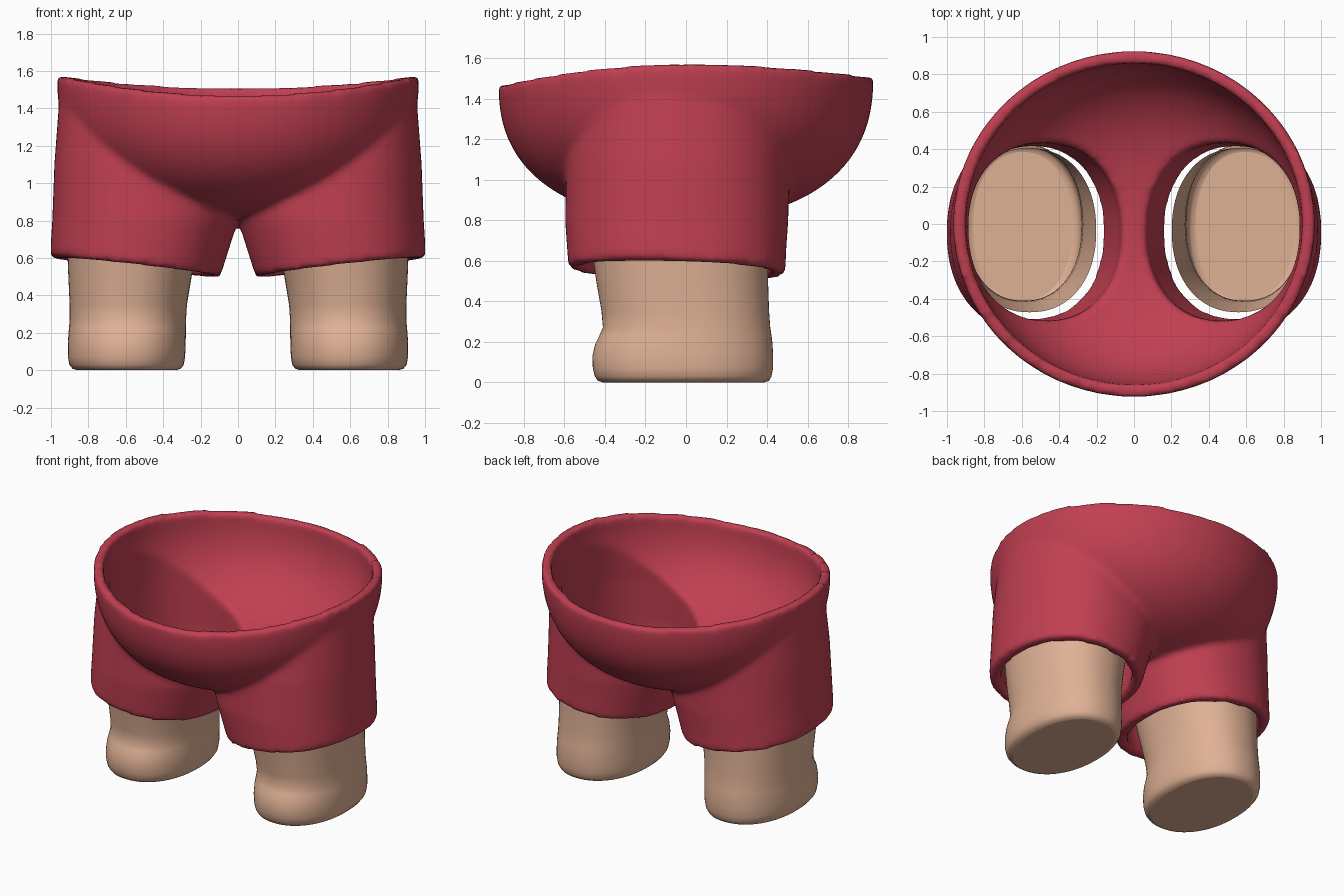
import bpy, bmesh, math

if "Cube" in bpy.data.objects:
    bpy.data.objects.remove(bpy.data.objects["Cube"])

SEG = 72


def material(name, rgb):
    m = bpy.data.materials.new(name)
    m.diffuse_color = (*rgb, 1)
    m.use_nodes = True
    m.node_tree.nodes["Principled BSDF"].inputs["Base Color"].default_value = m.diffuse_color
    return m


RED = material("red cloth", (0.53, 0.05, 0.083))
SKIN = material("tan skin", (0.74, 0.44, 0.30))


def spow(v, p):
    return math.copysign(abs(v) ** p, v)


def loft(name, rings, mat, cap_top=True):
    """Skin a list of point rings, closing the bottom and optionally the top."""
    bm = bmesh.new()
    rows = [[bm.verts.new(p) for p in ring] for ring in rings]
    for a, b in zip(rows, rows[1:]):
        for i in range(SEG):
            j = (i + 1) % SEG
            bm.faces.new((a[i], a[j], b[j], b[i]))
    bm.faces.new(rows[0][::-1])
    if cap_top:
        top = rows[-1]
        mid = bm.verts.new(sum((v.co for v in top), top[0].co * 0) / SEG)
        for i in range(SEG):
            bm.faces.new((top[i], top[(i + 1) % SEG], mid))
    bmesh.ops.recalc_face_normals(bm, faces=bm.faces)
    me = bpy.data.meshes.new(name)
    bm.to_mesh(me)
    bm.free()
    me.materials.append(mat)
    ob = bpy.data.objects.new(name, me)
    bpy.context.collection.objects.link(ob)
    return ob


def tube_ring(side, z, x_in, x_out, y_front, y_back, hem=0.0, n=2.2):
    """Rounded oval ring; hem blends in the tilt of the trouser opening."""
    pts = []
    for i in range(SEG):
        t = 2 * math.pi * i / SEG
        x = (x_in + x_out) / 2 + (x_out - x_in) / 2 * spow(math.cos(t), 2 / n)
        y = (y_front + y_back) / 2 + (y_back - y_front) / 2 * spow(math.sin(t), 2 / n)
        tilt = 0.10 * (x - 0.55) / 0.88 - 0.03 * y
        pts.append((side * x, y, z + hem * tilt))
    return pts


def rim_z(y):
    return 1.572 - (0.105 if y < 0 else 0.065) * (y / 0.92) ** 2


def bowl(name, rx, ry, bottom, raise_top=0.0):
    """Rounded seat with a saddle-shaped rim."""
    rings = []
    for k in range(1, 25):
        a = math.pi / 2 * k / 24
        r, h = math.sin(a) ** (2 / 2.35), 1 - math.cos(a) ** (2 / 2.35)
        ring = []
        for i in range(SEG):
            t = 2 * math.pi * i / SEG
            x, y = rx * math.cos(t), ry * math.sin(t)
            ring.append((r * x, r * y, bottom + (rim_z(y) - bottom) * h))
        rings.append(ring)
    if raise_top:
        rings.append([(x, y, z + raise_top) for x, y, z in rings[-1]])
    return loft(name, rings, RED)


# Trouser leg rows: z, inner x, outer x, front y, back y, hem tilt
TROUSER = [(0.55, 0.095, 1.003, -0.58, 0.49, 1), (0.67, 0.05, 1.0, -0.588, 0.495, 0.5),
           (0.80, 0.0, 0.993, -0.597, 0.505, 0), (1.10, -0.04, 0.982, -0.59, 0.51, 0),
           (1.42, 0.0, 0.958, -0.55, 0.50, 0)]


def trouser(name, side, inset=0.0):
    rows = [(z, a + inset, b - inset, f + inset, k - inset, h) for z, a, b, f, k, h in TROUSER]
    if inset:
        rows.insert(0, (0.3,) + rows[0][1:])
    return loft(name, [tube_ring(side, *r) for r in rows], RED)


# Shorts: outer solids joined, then hollowed by inset copies
shorts = bowl("shorts", 0.968, 0.925, 0.80)
helpers = []


def boolean(other, op):
    other.hide_render = True
    helpers.append(other)
    m = shorts.modifiers.new(op, 'BOOLEAN')
    m.operation, m.object, m.solver = op, other, 'EXACT'


for s in (-1, 1):
    boolean(trouser("trouser_leg", s), 'UNION')
boolean(bowl("seat_hollow", 0.90, 0.86, 0.87, 0.2), 'DIFFERENCE')
for s in (-1, 1):
    boolean(trouser("leg_hollow", s, 0.075), 'DIFFERENCE')

# Soft cloth edges
remesh = shorts.modifiers.new("remesh", 'REMESH')
remesh.mode, remesh.voxel_size = 'VOXEL', 0.02
soften = shorts.modifiers.new("soften", 'SMOOTH')
soften.factor, soften.iterations = 0.5, 8

bpy.context.view_layer.update()
deps = bpy.context.evaluated_depsgraph_get()
baked = bpy.data.meshes.new_from_object(shorts.evaluated_get(deps))
shorts.modifiers.clear()
shorts.data = baked
baked.materials.clear()
baked.materials.append(RED)
for p in baked.polygons:
    p.material_index = 0
    p.use_smooth = True
for h in helpers:
    bpy.data.objects.remove(h)

# Bare legs with rounded feet, open at the top inside the shorts
LEG = [(0.0, 0.33, 0.86, -0.41, 0.385), (0.008, 0.305, 0.885, -0.435, 0.41),
       (0.03, 0.29, 0.902, -0.45, 0.422), (0.07, 0.283, 0.909, -0.46, 0.43),
       (0.13, 0.28, 0.91, -0.462, 0.43), (0.19, 0.279, 0.907, -0.448, 0.427),
       (0.23, 0.279, 0.903, -0.428, 0.422), (0.27, 0.278, 0.90, -0.41, 0.416),
       (0.35, 0.273, 0.90, -0.417, 0.41), (0.50, 0.248, 0.907, -0.443, 0.405),
       (0.70, 0.202, 0.915, -0.472, 0.405)]
for s, label in ((-1, "left"), (1, "right")):
    leg = loft(label + "_leg", [tube_ring(s, *r) for r in LEG], SKIN, cap_top=False)
    # Open mesh: orient the sole downwards
    sole = max(leg.data.polygons, key=lambda p: len(p.vertices))
    if sole.normal.z > 0:
        leg.data.flip_normals()
    for p in leg.data.polygons:
        p.use_smooth = len(p.vertices) == 4
